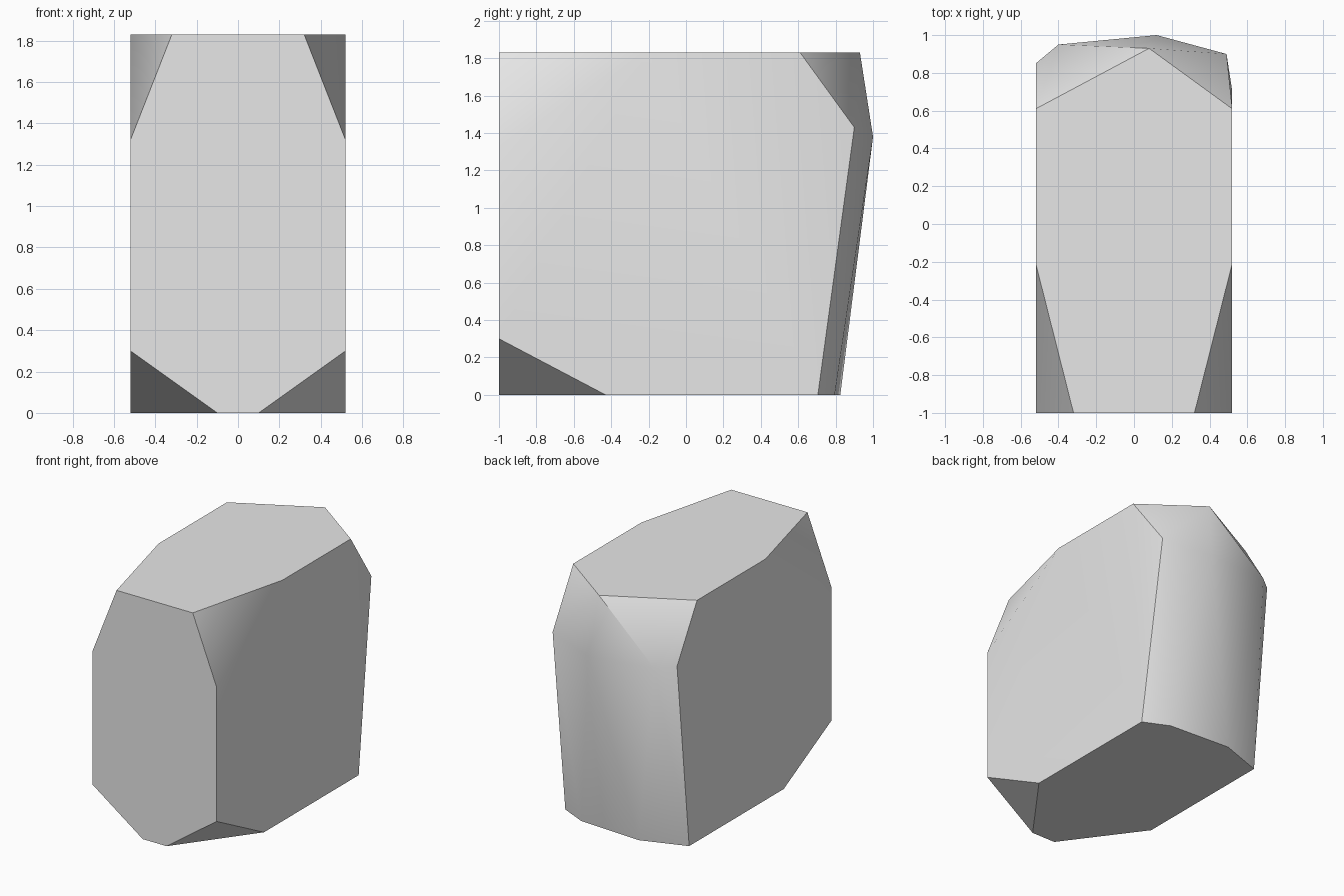
import bpy
import bmesh
from math import radians

default_cube = bpy.data.objects.get("Cube")
if default_cube:
    bpy.data.objects.remove(default_cube, do_unlink=True)

# Overall size of the block
HALF_WIDTH, FRONT, TOP = 0.52, -1.0, 1.83


def make_material(name, colour):
    material = bpy.data.materials.new(name)
    material.use_nodes = True
    material.diffuse_color = colour
    shader = material.node_tree.nodes["Principled BSDF"]
    shader.inputs["Base Color"].default_value = colour
    shader.inputs["Roughness"].default_value = 0.6
    return material


def cut_corner(side, level, inset_x, inset_y, inset_z):
    """Three points left where a front corner is sliced off."""
    inward = 1 if level == 0 else -1
    return [
        (side * HALF_WIDTH, FRONT, level + inward * inset_z),
        (side * (HALF_WIDTH - inset_x), FRONT, level),
        (side * HALF_WIDTH, FRONT + inset_y, level),
    ]


# Front corners, mirrored left and right
points = []
for side in (-1, 1):
    points += cut_corner(side, 0, 0.42, 0.57, 0.30)
    points += cut_corner(side, TOP, 0.20, 0.79, 0.51)

# Outlines of the uneven rounded back: base, bulge and top rim
base_outline = [(-HALF_WIDTH, 0.705), (-0.18, 0.825), (0.325, 0.795), (HALF_WIDTH, 0.705)]
rim_outline = [(-HALF_WIDTH, 0.61), (0.08, 0.93), (HALF_WIDTH, 0.61)]
bulge = [(-HALF_WIDTH, 0.85, 1.42), (-0.40, 0.95, 1.41), (0.12, 1.0, 1.38), (0.49, 0.90, 1.43)]
points += [(x, y, 0) for x, y in base_outline]
points += [(x, y, TOP) for x, y in rim_outline]
points += bulge

# Wrap the corners in one closed faceted skin
bm = bmesh.new()
for point in points:
    bm.verts.new(point)
bmesh.ops.convex_hull(bm, input=bm.verts[:])
bmesh.ops.dissolve_limit(bm, angle_limit=radians(1), verts=bm.verts[:], edges=bm.edges[:])
bmesh.ops.recalc_face_normals(bm, faces=bm.faces[:])
mesh = bpy.data.meshes.new("faceted_block")
bm.to_mesh(mesh)
bm.free()

block = bpy.data.objects.new("faceted_block", mesh)
bpy.context.collection.objects.link(block)
mesh.materials.append(make_material("light grey", (0.8, 0.8, 0.8, 1)))

# Blend shallow facets, keep the strong edges crisp
bpy.ops.object.select_all(action="DESELECT")
block.select_set(True)
bpy.context.view_layer.objects.active = block
bpy.ops.object.shade_smooth_by_angle(angle=radians(30))
